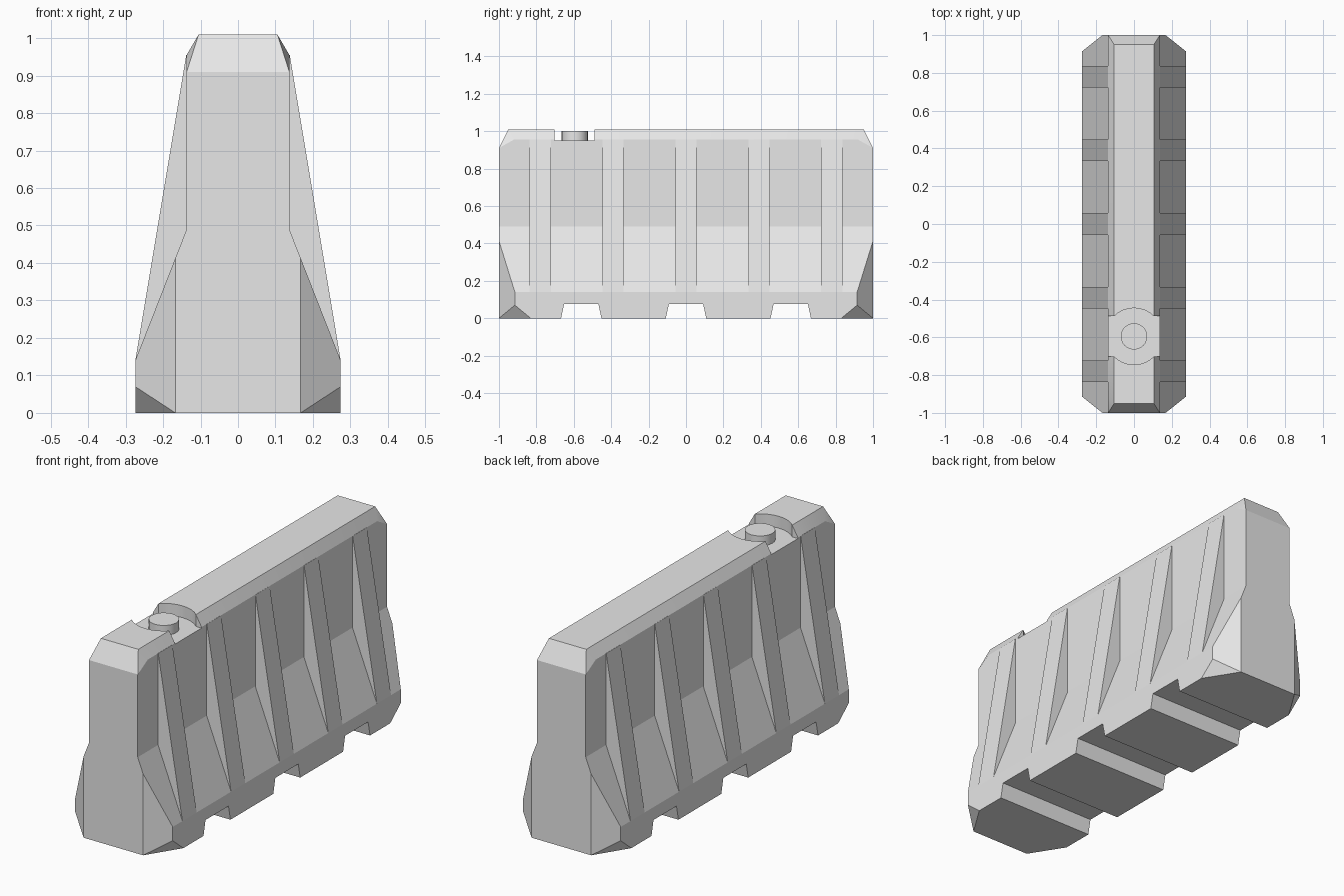
import bpy, bmesh
from mathutils import Vector

if "Cube" in bpy.data.objects:
    bpy.data.objects.remove(bpy.data.objects["Cube"])

# Single plastic colour
grey = bpy.data.materials.new("light grey plastic")
grey.use_nodes = True
grey.diffuse_color = (0.8, 0.8, 0.8, 1)
grey.node_tree.nodes["Principled BSDF"].inputs["Base Color"].default_value = (0.8, 0.8, 0.8, 1)


def make_object(name, bm):
    bmesh.ops.recalc_face_normals(bm, faces=bm.faces)
    mesh = bpy.data.meshes.new(name)
    bm.to_mesh(mesh)
    bm.free()
    mesh.materials.append(grey)
    obj = bpy.data.objects.new(name, mesh)
    bpy.context.collection.objects.link(obj)
    return obj


def prism(points, offset):
    """Extrude a closed outline of 3D points along an offset."""
    bm = bmesh.new()
    face = bm.faces.new([bm.verts.new(p) for p in points])
    new = bmesh.ops.extrude_face_region(bm, geom=[face])["geom"]
    verts = [g for g in new if isinstance(g, bmesh.types.BMVert)]
    bmesh.ops.translate(bm, verts=verts, vec=offset)
    bm.faces.ensure_lookup_table()
    bmesh.ops.recalc_face_normals(bm, faces=bm.faces)
    return bm


def slice_off(bm, points):
    """Cut away everything beyond the plane through three points."""
    a, b, c = map(Vector, points)
    normal = (b - a).cross(c - a).normalized()
    if normal.dot(a - Vector((0, 0, 0.3))) < 0:
        normal = -normal
    cut = bmesh.ops.bisect_plane(
        bm, geom=bm.verts[:] + bm.edges[:] + bm.faces[:], dist=0.0005,
        plane_co=a, plane_no=normal, clear_outer=True)
    edges = [e for e in bm.edges if e.is_boundary]
    bmesh.ops.edgeloop_fill(bm, edges=edges)
    bmesh.ops.recalc_face_normals(bm, faces=bm.faces)


def cylinder(name, radius, y, low, high, sides):
    bm = bmesh.new()
    bmesh.ops.create_cone(bm, cap_ends=True, segments=sides, radius1=radius,
                          radius2=radius, depth=high - low)
    bmesh.ops.translate(bm, verts=bm.verts, vec=(0, y, (low + high) / 2))
    return make_object(name, bm)


# Barrier body: wide foot, sloped waist, narrow upper wall
half = [(0.274, 0), (0.274, 0.14), (0.137, 0.49), (0.137, 0.955), (0.105, 1.01)]
outline = half + [(-x, z) for x, z in reversed(half)]
bm = prism([(x, -1, z) for x, z in outline], (0, 2, 0))

# Sloped ends of the top
for s in (-1, 1):
    slice_off(bm, [(-0.137, s, 0.91), (0.137, s, 0.91), (0.105, s * 0.95, 1.01)])

# Corner chamfers: foot sides, foot underside, top corners
corners = [
    [(0.167, 1, 0), (0.167, 1, 0.4), (0.274, 0.915, 0.14)],
    [(0.167, 1, 0), (0.274, 0.915, 0.07), (0.274, 0.83, 0)],
    [(0.137, 1, 0.91), (0.137, 0.92, 0.955), (0.105, 0.95, 1.01)],
]
for sx in (-1, 1):
    for sy in (-1, 1):
        for corner in corners:
            slice_off(bm, [(sx * x, sy * y, z) for x, y, z in corner])
body = make_object("barrier_body", bm)

# Cutters: forklift slots, filler recess
cutters = []
for y in (-0.56, 0, 0.56):
    slot = [(-0.115, -0.05), (0.115, -0.05), (0.108, 0), (0.092, 0.075),
            (-0.092, 0.075), (-0.108, 0)]
    cutters.append(make_object("slot_cutter", prism(
        [(-0.5, y + dy, z) for dy, z in slot], (1, 0, 0))))
cap_y = -0.595
recess = [(-0.107, 0.95), (0.107, 0.95), (0.107, 1.1), (-0.107, 1.1)]
cutters.append(make_object("recess_cutter", prism(
    [(-0.3, cap_y + dy, z) for dy, z in recess], (0.6, 0, 0))))
cutters.append(cylinder("recess_round_cutter", 0.15, cap_y, 0.95, 1.1, 32))

for cutter in cutters:
    cutter.hide_render = True
    mod = body.modifiers.new("cut", "BOOLEAN")
    mod.operation = "DIFFERENCE"
    mod.solver = "EXACT"
    mod.object = cutter

# Bake the cuts, then drop the cutters
bpy.context.view_layer.update()
graph = bpy.context.evaluated_depsgraph_get()
baked = bpy.data.meshes.new_from_object(body.evaluated_get(graph))
body.modifiers.clear()
body.data = baked
for cutter in cutters:
    bpy.data.objects.remove(cutter)

# Sloped stiffening ribs on both sides
rib = [(0.1, 0.14), (0.274, 0.14), (0.138, 0.955), (0.1, 0.955)]
for i in range(5):
    y = (i - 2) * 0.39
    for s, side in ((1, "left"), (-1, "right")):
        make_object(f"{side}_rib_{i + 1}", prism(
            [(s * x, y - 0.057, z) for x, z in rib], (0, 0.114, 0)))

# Filler cap
cap = cylinder("filler_cap", 0.07, cap_y, 0.945, 1.0, 24)
bpy.ops.object.select_all(action="DESELECT")
for obj in (cap, body):
    obj.select_set(True)
bpy.context.view_layer.objects.active = body
bpy.ops.object.shade_smooth_by_angle(angle=0.3)
